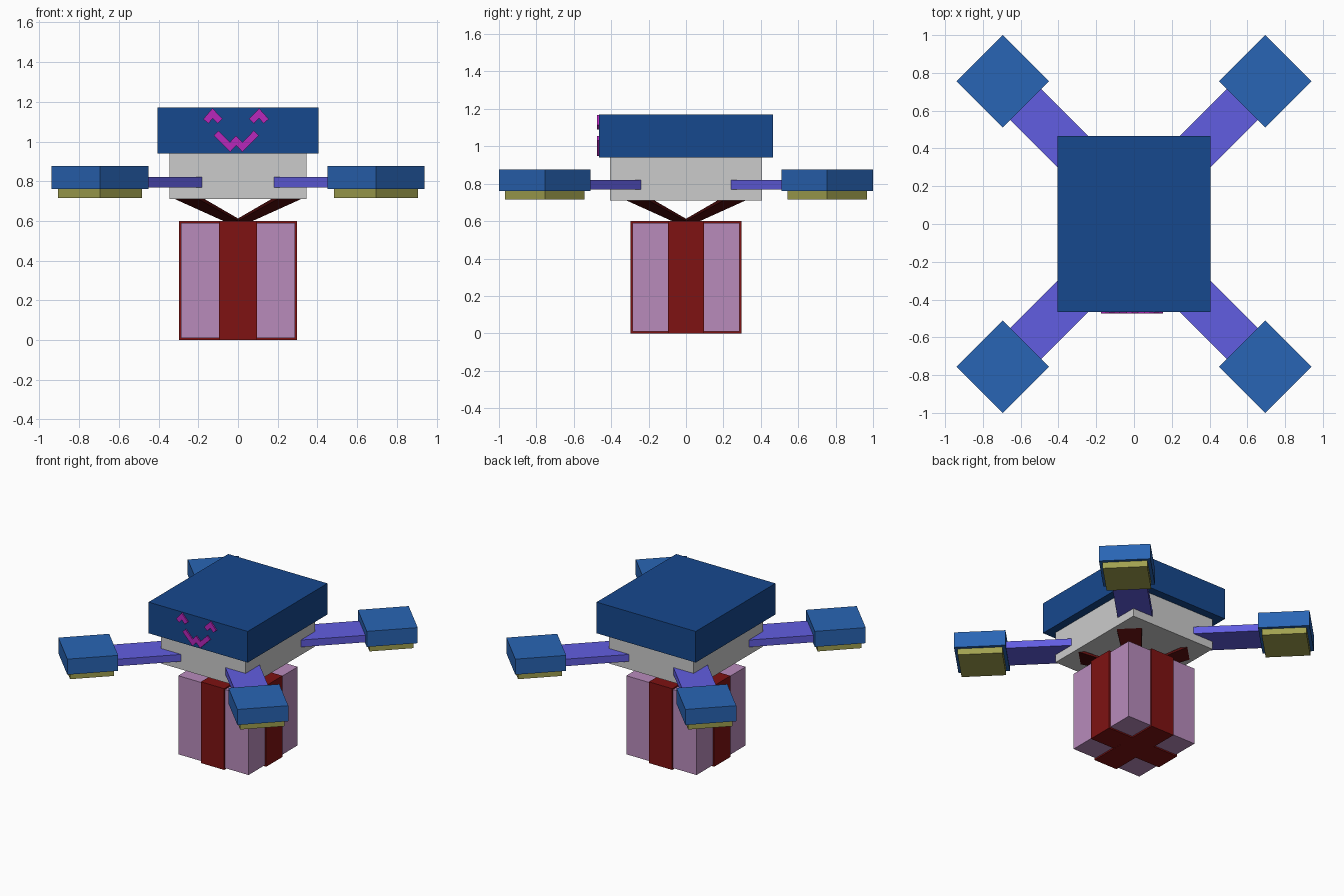
import bpy, bmesh
from math import radians
from mathutils import Matrix, Vector

if "Cube" in bpy.data.objects:
    bpy.data.objects.remove(bpy.data.objects["Cube"])


def material(name, rgb):
    m = bpy.data.materials.new(name)
    m.diffuse_color = (*rgb, 1)
    m.use_nodes = True
    m.node_tree.nodes["Principled BSDF"].inputs["Base Color"].default_value = m.diffuse_color
    return m


NAVY = material("navy", (0.008, 0.065, 0.27))
BLUE = material("blue", (0.022, 0.13, 0.46))
PURPLE = material("purple", (0.12, 0.11, 0.75))
OLIVE = material("olive", (0.36, 0.36, 0.08))
PINK = material("pink", (0.48, 0.26, 0.50))
RED = material("red", (0.21, 0.006, 0.006))
MAROON = material("maroon", (0.09, 0.004, 0.004))
MAGENTA = material("magenta", (0.48, 0.02, 0.50))


def finish(name, bm, mat):
    bmesh.ops.recalc_face_normals(bm, faces=bm.faces)
    me = bpy.data.meshes.new(name)
    bm.to_mesh(me)
    bm.free()
    if mat:
        me.materials.append(mat)
    ob = bpy.data.objects.new(name, me)
    bpy.context.collection.objects.link(ob)
    return ob


def box(name, centre, size, mat=None, turn=0):
    bm = bmesh.new()
    bmesh.ops.create_cube(bm, size=1, matrix=Matrix.Translation(centre)
                          @ Matrix.Rotation(radians(turn), 4, 'Z')
                          @ Matrix.Diagonal((*size, 1)))
    return finish(name, bm, mat)


def stroke(name, pts, mat, width=0.034, y0=-0.475, y1=-0.46):
    """Flat mitred zigzag line in the xz plane, extruded along y."""
    pts = [Vector(p) for p in pts]
    bm = bmesh.new()
    rings = []
    for i, p in enumerate(pts):
        dirs = []
        if i > 0:
            dirs.append((p - pts[i - 1]).normalized())
        if i < len(pts) - 1:
            dirs.append((pts[i + 1] - p).normalized())
        normals = [Vector((-d.y, d.x)) for d in dirs]
        n = sum(normals, Vector((0, 0))).normalized()
        n *= width / 2 / n.dot(normals[0])
        a, b = p + n, p - n
        rings.append([bm.verts.new((q.x, y, q.y))
                      for q, y in ((a, y0), (b, y0), (b, y1), (a, y1))])
    for r, s in zip(rings, rings[1:]):
        for k in range(4):
            bm.faces.new((r[k], r[k - 1], s[k - 1], s[k]))
    bm.faces.new(rings[0])
    bm.faces.new(rings[-1])
    return finish(name, bm, mat)


def strap(name, sx, sy):
    """Tapered strap running diagonally from the body down to the parcel."""
    bm = bmesh.new()
    out = Vector((sx, sy, 0)).normalized()
    side = Vector((-out.y, out.x, 0))
    ends = []
    for r0, r1, w, z in ((0.335, 0.38, 0.17, 0.715), (0.0, 0.03, 0.10, 0.592)):
        ends.append([bm.verts.new(out * r + side * s * w / 2 + Vector((0, 0, z)))
                     for r, s in ((r0, -1), (r1, -1), (r1, 1), (r0, 1))])
    for k in range(4):
        bm.faces.new((ends[0][k], ends[0][k - 1], ends[1][k - 1], ends[1][k]))
    bm.faces.new(ends[0])
    bm.faces.new(ends[1])
    return finish(name, bm, MAROON)


# Body and top cover
box("body", (0, 0, 0.825), (0.69, 0.81, 0.23))
box("top_cover", (0, 0, 1.055), (0.81, 0.93, 0.23), NAVY)

# Face on the front of the cover
stroke("left_eye", [(-0.162, 1.102), (-0.128, 1.142), (-0.09, 1.102)], MAGENTA)
stroke("right_eye", [(0.068, 1.102), (0.106, 1.142), (0.142, 1.102)], MAGENTA)
stroke("mouth", [(-0.11, 1.043), (-0.04, 0.972), (-0.01, 1.005),
                 (0.022, 0.972), (0.092, 1.043)], MAGENTA)

# Four diagonal arms, each with a rotor pod, a lower thruster and a strap
for sx, xs in ((-1, "left"), (1, "right")):
    for sy, ys in ((-1, "front"), (1, "back")):
        tag = f"{ys}_{xs}"
        turn = 45 * sx * sy
        box(f"{tag}_arm", (sx * 0.45, sy * 0.51, 0.795), (0.56, 0.233, 0.052), PURPLE, turn)
        box(f"{tag}_pod", (sx * 0.695, sy * 0.755, 0.818), (0.346, 0.346, 0.115), BLUE, turn)
        box(f"{tag}_thruster", (sx * 0.695, sy * 0.755, 0.74), (0.3, 0.3, 0.05), OLIVE, turn)
        strap(f"{tag}_strap", sx, sy)

# Parcel with two crossing ribbons
box("parcel", (0, 0, 0.3), (0.574, 0.574, 0.58), PINK)
box("ribbon_front_to_back", (0, 0, 0.3), (0.19, 0.594, 0.6), RED)
box("ribbon_side_to_side", (0, 0, 0.3), (0.594, 0.19, 0.5995), RED)
